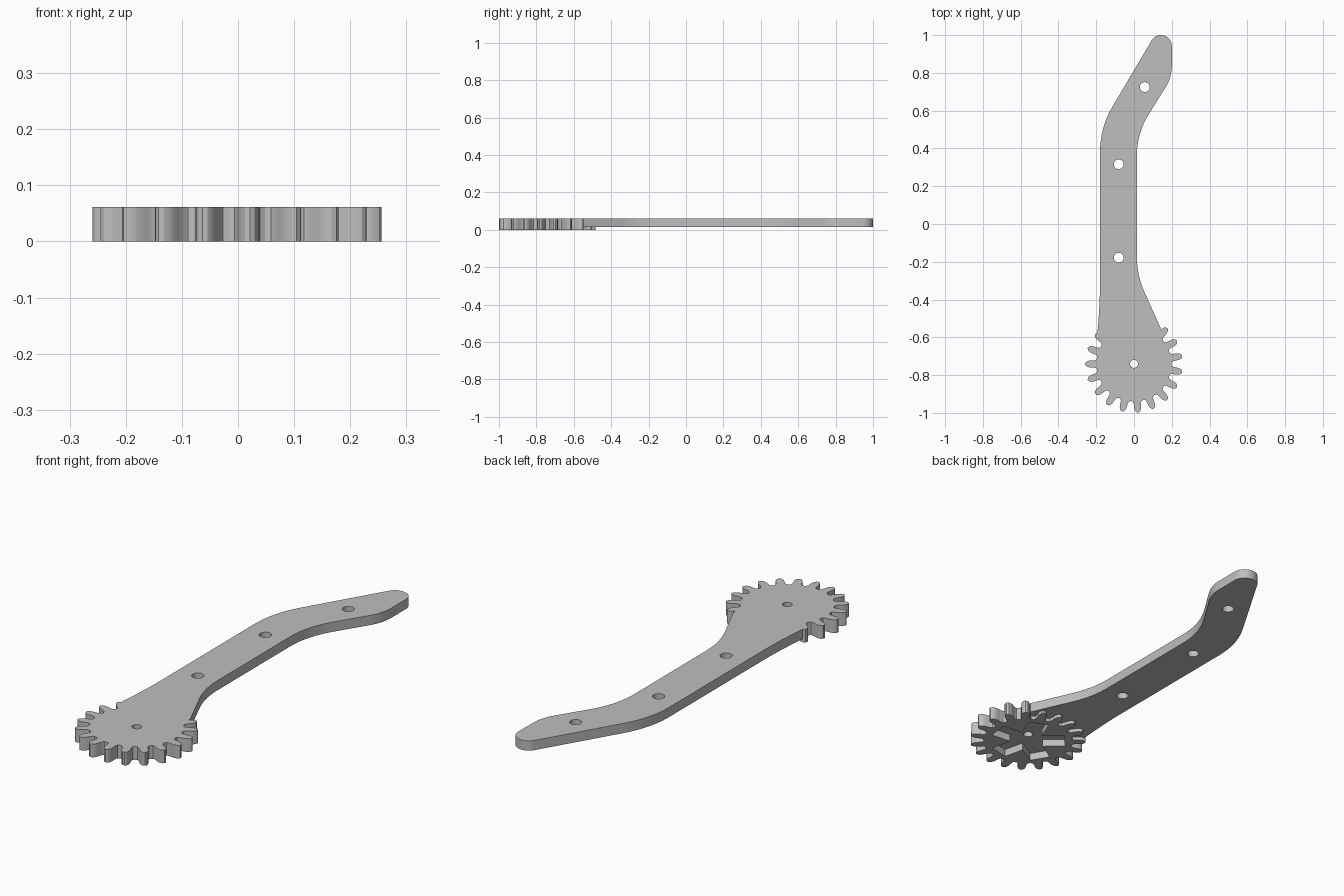
import bpy, bmesh, math
from mathutils import Vector

if "Cube" in bpy.data.objects:
    bpy.data.objects.remove(bpy.data.objects["Cube"])

GEAR = Vector((0, -0.741))   # gear centre
TOP = 0.061

grey = bpy.data.materials.new("plain grey")
grey.diffuse_color = (0.52, 0.52, 0.52, 1)
grey.use_nodes = True
grey.node_tree.nodes["Principled BSDF"].inputs["Base Color"].default_value = grey.diffuse_color


def polar(r, deg, c=GEAR):
    a = math.radians(deg)
    return Vector((c.x + r * math.cos(a), c.y + r * math.sin(a)))


def prism(name, pts, z0, z1):
    """Extrude a flat outline between two heights."""
    bm = bmesh.new()
    face = bm.faces.new([bm.verts.new((p[0], p[1], z0)) for p in pts])
    up = bmesh.ops.extrude_face_region(bm, geom=[face])["geom"]
    for v in up:
        if isinstance(v, bmesh.types.BMVert):
            v.co.z = z1
    bmesh.ops.recalc_face_normals(bm, faces=bm.faces)
    mesh = bpy.data.meshes.new(name)
    bm.to_mesh(mesh)
    bm.free()
    ob = bpy.data.objects.new(name, mesh)
    mesh.materials.append(grey)
    bpy.context.collection.objects.link(ob)
    return ob


def rounded(corners, steps=10):
    """Outline from (x, y, tangent length) corners with circular fillets."""
    out = []
    n = len(corners)
    for i, (x, y, t) in enumerate(corners):
        p = Vector((x, y))
        if t == 0:
            out.append(p)
            continue
        d0 = (Vector(corners[i - 1][:2]) - p).normalized()
        d1 = (Vector(corners[(i + 1) % n][:2]) - p).normalized()
        half = d0.angle(d1) / 2
        centre = p + (d0 + d1).normalized() * (t / math.cos(half))
        a, b = p + d0 * t - centre, p + d1 * t - centre
        sweep = a.angle(b)
        for k in range(steps + 1):
            f = k / steps
            out.append(centre + (a * math.sin((1 - f) * sweep)
                                 + b * math.sin(f * sweep)) / math.sin(sweep))
    return out


def boolean(target, tool, operation):
    mod = target.modifiers.new(operation.lower(), 'BOOLEAN')
    mod.operation, mod.solver, mod.object = operation, 'EXACT', tool
    bpy.context.view_layer.objects.active = target
    bpy.ops.object.modifier_apply(modifier=mod.name)
    bpy.data.objects.remove(tool)


# Gear with 19 rounded teeth, one pointing straight to -x
TEETH = 19
flank = [(0.200, 6.6), (0.208, 5.3), (0.222, 4.8), (0.238, 4.3),
         (0.249, 3.2), (0.256, 1.9)]
gear_pts = []
for i in range(TEETH):
    mid = 180 + i * 360 / TEETH
    gear_pts += [polar(r, mid - a) for r, a in flank]
    gear_pts.append(polar(0.259, mid))
    gear_pts += [polar(r, mid + a) for r, a in reversed(flank)]
    gear_pts.append(polar(0.197, mid + 180 / TEETH))
lever = prism("geared_lever", gear_pts, 0, TOP)

# Bent arm, raised slightly above the underside of the gear
arm = prism("arm", rounded([
    (-0.13, -0.68, 0), (-0.195, -0.60, 0), (-0.18, -0.40, 0.10),
    (-0.18, 0.51, 0.13), (0.11, 1.0, 0.0325), (0.20, 1.0, 0.057),
    (0.20, 0.776, 0.06), (0.015, 0.48, 0.12), (0.015, -0.27, 0.10),
    (0.142, -0.553, 0), (0.11, -0.65, 0)]), 0.016, TOP)
boolean(lever, arm, 'UNION')

# Five-armed star recess under the gear
star = []
W, L = 0.047, 0.165
for i in range(5):
    deg = 67 + 72 * i
    a = math.radians(deg)
    along, side = Vector((math.cos(a), math.sin(a))), Vector((-math.sin(a), math.cos(a)))
    star += [GEAR + along * L - side * W, GEAR + along * L + side * W,
             polar(W / math.sin(math.radians(36)), deg + 36)]
boolean(lever, prism("star_cutter", star, -0.05, 0.035), 'DIFFERENCE')

# Pivot hole and three arm holes
for x, y, r in [(0, GEAR.y, 0.021), (-0.081, -0.178, 0.026),
                (-0.081, 0.316, 0.026), (0.057, 0.725, 0.026)]:
    ring = [polar(r, k * 15, Vector((x, y))) for k in range(24)]
    boolean(lever, prism("hole_cutter", ring, -0.1, 0.2), 'DIFFERENCE')

# Smooth curved walls, sharp rims
bpy.ops.object.select_all(action='DESELECT')
lever.select_set(True)
bpy.context.view_layer.objects.active = lever
bpy.ops.object.shade_smooth_by_angle(angle=math.radians(30))
